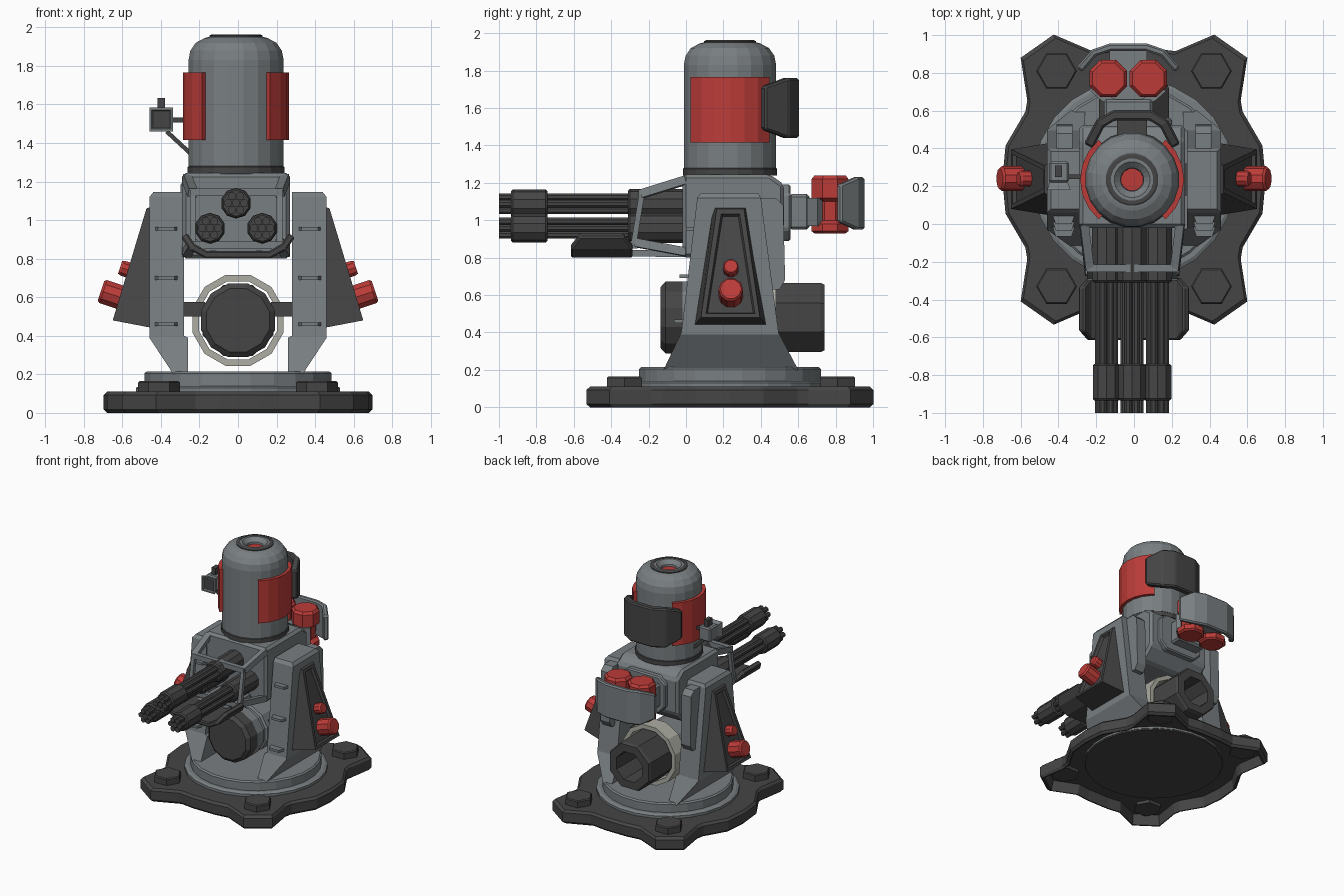
import bpy, bmesh, math
from mathutils import Vector

if "Cube" in bpy.data.objects:
    bpy.data.objects.remove(bpy.data.objects["Cube"])

def material(name, c):
    m = bpy.data.materials.new(name)
    m.diffuse_color = (*c, 1)
    m.use_nodes = True
    m.node_tree.nodes["Principled BSDF"].inputs["Base Color"].default_value = m.diffuse_color
    return m

GREY = material("steel grey", (0.19, 0.21, 0.22))
DARK = material("dark gunmetal", (0.06, 0.06, 0.06))
RED = material("warning red", (0.50, 0.045, 0.04))
PALE = material("pale metal", (0.42, 0.42, 0.37))
CX, CY = -0.01, 0.235          # axis of the upper turret

def make(name, verts, faces, mat, bevel=0):
    me = bpy.data.meshes.new(name)
    me.from_pydata([tuple(v) for v in verts], [], faces)
    bm = bmesh.new()
    bm.from_mesh(me)
    bmesh.ops.recalc_face_normals(bm, faces=bm.faces)
    bm.to_mesh(me)
    bm.free()
    me.materials.append(mat)
    ob = bpy.data.objects.new(name, me)
    bpy.context.collection.objects.link(ob)
    if bevel:
        b = ob.modifiers.new("bevel", 'BEVEL')
        b.width, b.segments, b.limit_method = bevel, 1, 'ANGLE'
    return ob

def skin(name, rings, mat, bevel=0, closed=False):
    """Join equal-length rings of points; cap the ends or close into a loop."""
    n, k = len(rings[0]), len(rings)
    faces = [(i * n + j, i * n + (j + 1) % n, (i + 1) % k * n + (j + 1) % n, (i + 1) % k * n + j)
             for i in range(k if closed else k - 1) for j in range(n)]
    if not closed:
        faces += [tuple(range(n)), tuple(range((k - 1) * n, k * n))]
    return make(name, [p for r in rings for p in r], faces, mat, bevel)

def rect(z, x0, x1, y0, y1):
    return [(x0, y0, z), (x1, y0, z), (x1, y1, z), (x0, y1, z)]

def box(name, x0, x1, y0, y1, z0, z1, mat, bevel=0):
    return skin(name, [rect(z0, x0, x1, y0, y1), rect(z1, x0, x1, y0, y1)], mat, bevel)

def prism(name, pts, axis, a, b, mat, bevel=0):
    put = {'x': lambda p, t: (t, p[0], p[1]), 'y': lambda p, t: (p[0], t, p[1]), 'z': lambda p, t: (p[0], p[1], t)}[axis]
    return skin(name, [[put(p, t) for p in pts] for t in (a, b)], mat, bevel)

def lathe(name, profile, base, direction, sides, mat, closed=False, phase=0.5):
    """Revolve (radius, height) points about a direction starting at base."""
    q = Vector((0, 0, 1)).rotation_difference(Vector(direction).normalized())
    rings = []
    for r, h in profile:
        rings.append([Vector(base) + q @ Vector((r * math.cos(2 * math.pi * (i + phase) / sides),
                      r * math.sin(2 * math.pi * (i + phase) / sides), h)) for i in range(sides)])
    return skin(name, rings, mat, 0, closed)

def beam(name, p, q, w, mat):
    p, q = Vector(p), Vector(q)
    return lathe(name, [(w * 0.71, 0), (w * 0.71, (q - p).length)], p, q - p, 4, mat)

def bent_plate(name, cx, half, thick, lo, hi, chamfer, mat, put, bevel=0.01):
    """Symmetric bent plate: half outline of (u, v), ends chamfered along the third axis."""
    line = [(-u, v) for u, v in half[::-1]] + list(half)
    rings = []
    for i, (u, v) in enumerate(line):
        a, b = Vector(line[max(i - 1, 0)]), Vector(line[min(i + 1, len(line) - 1)])
        t = (b - a).normalized()
        iu, iv = u + t.y * thick, v - t.x * thick
        c = chamfer if i in (0, len(line) - 1) else 0
        rings.append([put(cx + p, q, w) for p, q, w in
                      ((u, v, lo + c), (u, v, hi - c), (iu, iv, hi - c), (iu, iv, lo + c))])
    return skin(name, rings, mat, bevel)

def upright(u, v, w):
    return (u, v, w)

def flat(u, v, w):
    return (u, w, -v)

def arc_plate(name, cx, cy, r0, r1, a0, a1, z0, z1, mat, steps=6):
    rings = []
    for i in range(steps + 1):
        a = math.radians(a0 + (a1 - a0) * i / steps)
        rings.append([(cx + r * math.cos(a), cy + r * math.sin(a), z)
                      for r, z in ((r0, z0), (r1, z0), (r1, z1), (r0, z1))])
    return skin(name, rings, mat)

# Base plate with four lobes (hollow underneath), bolts and turntable
quarter = [(0.697, 0.0), (0.68, 0.18), (0.575, 0.36), (0.565, 0.42), (0.6, 0.645), (0.425, 0.768), (0.22, 0.68), (0.1, 0.695)]
half = quarter + [(-x, y) for x, y in reversed(quarter)]
outline = half + [(-x, -y) for x, y in half[1:-1]]
skin("base_plate", [[(x * f, y * f + 0.235, z) for x, y in outline] for f, z in
                    ((0.94, 0.085), (0.96, 0), (0.975, 0), (1, 0.018), (1, 0.092), (0.975, 0.11))], DARK)
for sx in (-1, 1):
    for sy in (-1, 1):
        lathe("base_bolt", [(0.108, 0), (0.108, 0.097), (0.1, 0.105)],
              (sx * 0.41, 0.24 + sy * 0.57, 0.06), (0, 0, 1), 6, DARK, phase=0)
lathe("turntable", [(0.535, 0.07), (0.535, 0.13), (0.515, 0.14), (0.49, 0.14), (0.49, 0.205), (0.478, 0.215)],
      (0, 0.235, 0), (0, 0, 1), 24, GREY)
lathe("turntable_underside", [(0.53, 0.06), (0.53, 0.08)], (0, 0.235, 0), (0, 0, 1), 24, DARK)

# Yoke arms with side armour and knobs, mirrored
for s in (-1, 1):
    def mx(ring):
        return [(s * p[0], p[1], p[2]) for p in ring]
    skin("yoke_arm", [mx(rect(*r)) for r in ((0.2, 0.258, 0.335, -0.12, 0.6), (0.39, 0.26, 0.46, -0.03, 0.5),
         (0.4, 0.28, 0.46, -0.025, 0.495), (1.12, 0.28, 0.46, 0.06, 0.4), (1.145, 0.28, 0.44, 0.08, 0.385))], GREY)
    skin("arm_back_rib", [mx(rect(*r)) for r in ((0.63, 0.325, 0.41, 0.3, 0.5), (0.68, 0.325, 0.41, 0.3, 0.53),
         (1.08, 0.325, 0.41, 0.3, 0.52), (1.12, 0.325, 0.41, 0.3, 0.48))], GREY)
    for z, y in ((0.46, -0.02), (0.70, 0.01), (0.955, 0.045)):
        prism("arm_rung", [(s * 0.305, y + 0.03), (s * 0.33, y - 0.045), (s * 0.415, y - 0.045), (s * 0.44, y + 0.03)],
              'z', z - 0.01, z + 0.01, GREY)
    inner = [(0.44, 0.045, 0.44), (0.44, 0.43, 0.44), (0.44, 0.33, 1.075), (0.44, 0.145, 1.075)]
    outer = [(0.65, 0.08, 0.48), (0.65, 0.395, 0.48), (0.475, 0.31, 1.06), (0.475, 0.165, 1.06)]
    armour = skin("side_armour", [mx(inner), mx(outer)], DARK)
    bm = bmesh.new()
    bm.from_mesh(armour.data)
    face = max(bm.faces, key=lambda f: s * f.calc_center_median().x)
    bmesh.ops.inset_region(bm, faces=[face], thickness=0.035, depth=0)
    bmesh.ops.inset_region(bm, faces=[face], thickness=0.012, depth=-0.02)
    bm.to_mesh(armour.data)
    bm.free()
    d = Vector((s * 0.95, 0, 0.31))
    for name, x, z, r, h in (("large_knob", 0.595, 0.595, 0.066, 0.122), ("small_knob", 0.55, 0.735, 0.042, 0.065)):
        lathe(name, [(r, 0), (r, h - 0.012), (r * 0.85, h)], (s * x, 0.24, z), d, 10, RED)
    box("axle_strut", *sorted((s * 0.17, s * 0.3)), 0.15, 0.32, 0.5, 0.575, DARK)

# Lower drum: dark nose, grey body, pale collar and dark hollow tail
Z = 0.48
lathe("drum_nose", [(0.17, -0.135), (0.198, -0.11), (0.198, -0.02)], (0, 0, Z), (0, 1, 0), 12, DARK)
lathe("drum_body", [(0.198, -0.02), (0.198, 0.06), (0.18, 0.07), (0.18, 0.1), (0.198, 0.11), (0.198, 0.36), (0.17, 0.38), (0.17, 0.46)],
      (0, 0, Z), (0, 1, 0), 12, GREY)
lathe("drum_tail", [(0.2, 0.4), (0.2, 0.72), (0.19, 0.74), (0.125, 0.74), (0.12, 0.47), (0.12, 0.4)],
      (0, 0, Z), (0, 1, 0), 8, DARK, closed=True)
lathe("drum_collar", [(0.245, 0.35), (0.245, 0.48), (0.21, 0.48), (0.21, 0.35)], (0, 0, Z), (0, 1, 0), 12, PALE, closed=True)

# Gun housing with open front frame
prism("gun_housing", [(-0.02, 0.8), (0.42, 0.8), (0.525, 0.9), (0.525, 1.19), (0.45, 1.245), (-0.02, 1.245)],
      'x', CX - 0.28, CX + 0.28, GREY, 0.02)
for s in (-1, 1):
    x0, x1 = CX + s * 0.255, CX + s * 0.225
    beam("frame_upper_strut", (x0, 0.0, 1.215), (x1, -0.24, 1.14), 0.045, GREY)
    beam("frame_lower_strut", (x0, 0.0, 0.83), (x1, -0.27, 0.88), 0.045, GREY)
    beam("frame_upright", (x1, -0.28, 0.87), (x1, -0.235, 1.15), 0.03, GREY)
    beam("guard_strut", (CX + s * 0.12, 0.0, 0.82), (CX + s * 0.12, -0.33, 0.825), 0.035, GREY)
for y, z in ((-0.235, 1.145), (-0.28, 0.87)):
    beam("frame_crossbar", (CX - 0.24, y, z), (CX + 0.24, y, z), 0.04, GREY)

# Three rotary barrel clusters
for x, z in ((CX, 1.088), (CX - 0.135, 0.958), (CX + 0.135, 0.958)):
    lathe("barrel_root", [(0.08, 0), (0.08, 0.31), (0.07, 0.32)], (x, 0.01, z), (0, -1, 0), 10, DARK)
    lathe("barrel_clamp", [(0.068, 0), (0.077, 0.01), (0.077, 0.185), (0.068, 0.195)], (x, -0.74, z), (0, -1, 0), 10, DARK)
    for i in range(7):
        a, r = i * math.pi / 3, 0.042 if i < 6 else 0
        lathe("barrel", [(0.021, 0), (0.021, 0.75)], (x + r * math.cos(a), -0.25, z + r * math.sin(a)), (0, -1, 0), 8, DARK)

# Curved guard below the barrels
bent_plate("barrel_guard", CX + 0.01, [(0.165, -0.8), (0.25, -0.845), (0.295, -0.91)], 0.04, -0.615, -0.285, 0.05,
           DARK, flat, 0.008)

# Tower with domed cap and recessed red eye
axis = (CX, CY, 0)
lathe("tower_collar", [(0.255, 1.24), (0.255, 1.275), (0.245, 1.285)], axis, (0, 0, 1), 20, DARK)
lathe("tower", [(0.25, 1.28), (0.25, 1.83), (0.24, 1.88), (0.212, 1.92), (0.165, 1.945), (0.145, 1.95),
                (0.12, 1.95), (0.11, 1.88)], axis, (0, 0, 1), 20, GREY)
lathe("cap_ring", [(0.14, 1.945), (0.14, 1.957), (0.13, 1.963), (0.112, 1.963), (0.112, 1.945)],
      axis, (0, 0, 1), 20, DARK, closed=True)
lathe("cap_inner_ring", [(0.112, 1.93), (0.112, 1.96), (0.095, 1.96), (0.062, 1.93), (0.058, 1.9), (0.112, 1.9)],
      axis, (0, 0, 1), 20, GREY, closed=True)
lathe("cap_eye", [(0.06, 1.88), (0.06, 1.915)], axis, (0, 0, 1), 12, RED)
for a in (0, 180):
    arc_plate("red_panel", CX, CY, 0.235, 0.275, a - 50, a + 50, 1.415, 1.765, RED)
bent_plate("rear_tower_plate", CX, [(0.1, 0.603), (0.19, 0.55), (0.255, 0.425)], 0.055, 1.44, 1.76, 0.045, DARK, upright)
box("rear_plate_mount", CX - 0.08, CX + 0.08, 0.42, 0.56, 1.54, 1.68, DARK)

# Sensor on the left of the tower
box("sensor_body", -0.45, -0.345, 0.22, 0.33, 1.465, 1.58, GREY, 0.01)
def square(w, y):
    return [(-0.398 + sx * w, y, 1.522 + sz * w) for sx, sz in ((-1, -1), (1, -1), (1, 1), (-1, 1))]
skin("sensor_hood", [square(0.045, 0.23), square(0.062, 0.18), square(0.05, 0.18), square(0.04, 0.2)], GREY)
skin("sensor_lens", [square(0.044, 0.2), square(0.044, 0.19)], DARK)
box("sensor_top", -0.417, -0.38, 0.25, 0.31, 1.575, 1.635, DARK)
beam("sensor_arm", (-0.36, 0.25, 1.52), (-0.24, 0.25, 1.52), 0.025, DARK)
beam("sensor_brace", (-0.37, 0.25, 1.46), (-0.24, 0.25, 1.34), 0.022, DARK)

# Rear canisters, their mount and shield
RX = -0.03
prism("rear_flange", [(-0.2, 0.95), (-0.14, 0.89), (0.14, 0.89), (0.2, 0.95), (0.2, 1.14), (0.14, 1.19), (-0.14, 1.19), (-0.2, 1.14)],
      'y', 0.5, 0.56, GREY, 0.01)
box("rear_mount", RX - 0.13, RX + 0.13, 0.55, 0.66, 0.95, 1.14, GREY, 0.015)
arc_plate("canister_bracket", RX, 0.87, 0.22, 0.26, 220, 320, 0.97, 1.12, GREY)
box("canister_link", RX - 0.1, RX + 0.1, 0.65, 0.92, 0.99, 1.1, GREY)
for s in (-1, 1):
    lathe("canister", [(0.09, 0), (0.107, 0.012), (0.107, 0.05), (0.075, 0.07), (0.075, 0.17), (0.107, 0.19), (0.107, 0.29), (0.09, 0.31)],
          (RX + s * 0.106, 0.77, 0.93), (0, 0, 1), 8, RED)
bent_plate("canister_shield", RX, [(0.1, 0.955), (0.195, 0.922), (0.275, 0.83)], 0.04, 0.95, 1.23, 0.04, GREY, upright)
